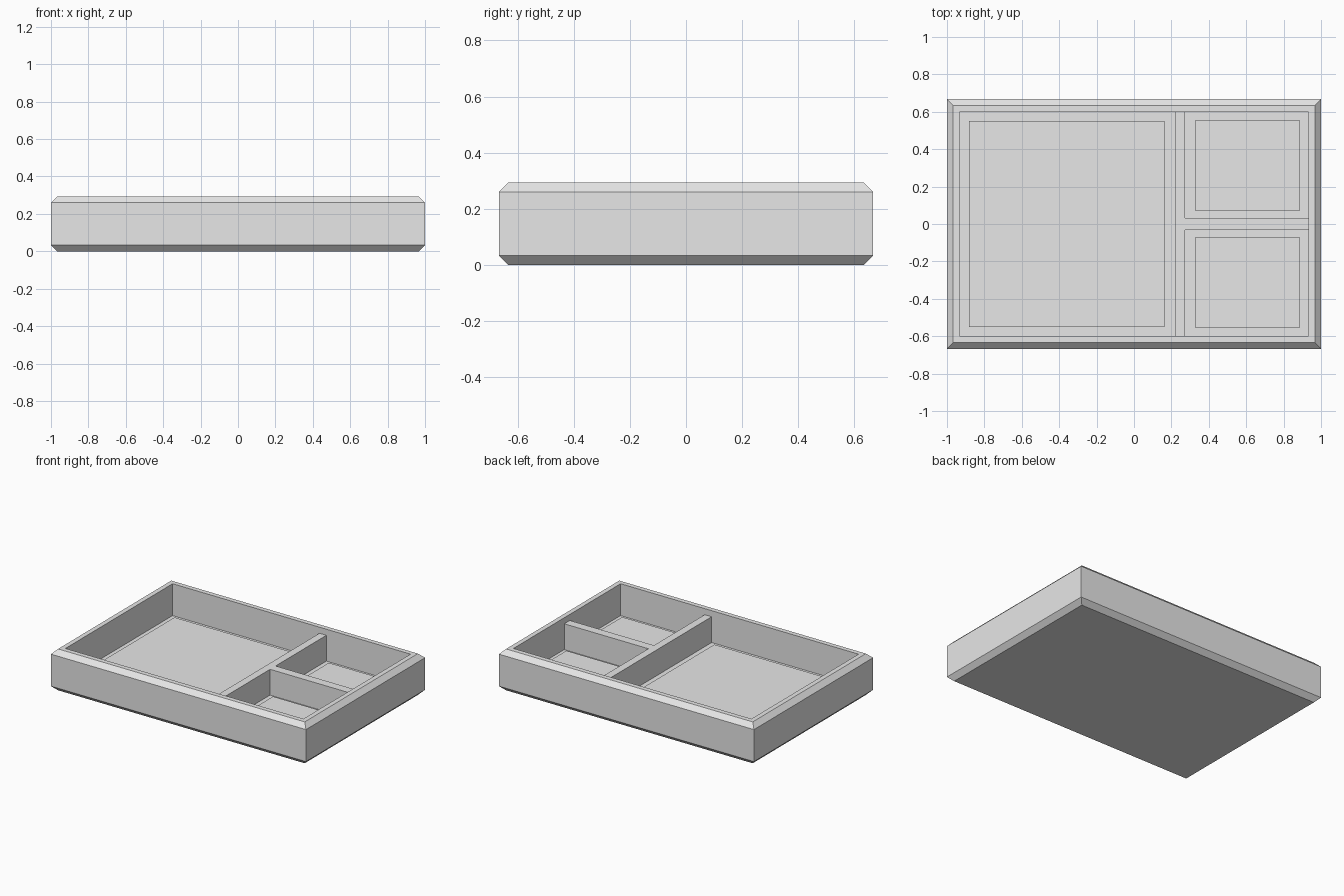
import bpy
import bmesh

cube = bpy.data.objects.get("Cube")
if cube:
    bpy.data.objects.remove(cube, do_unlink=True)

# Single plain finish
grey = bpy.data.materials.new("light_grey")
grey.use_nodes = True
colour = (0.8, 0.8, 0.8, 1)
grey.diffuse_color = colour
grey.node_tree.nodes["Principled BSDF"].inputs["Base Color"].default_value = colour

HALF_X, HALF_Y, HEIGHT = 1.0, 0.667, 0.293
WALL, CHAMFER = 0.067, 0.033
FLOOR = 0.067
DIVIDER_TOP = 0.25
PANEL_TOP = FLOOR + 0.02
INNER_X, INNER_Y = HALF_X - WALL, HALF_Y - WALL


def finish(name, bm):
    bmesh.ops.recalc_face_normals(bm, faces=bm.faces)
    mesh = bpy.data.meshes.new(name)
    bm.to_mesh(mesh)
    bm.free()
    mesh.materials.append(grey)
    obj = bpy.data.objects.new(name, mesh)
    bpy.context.collection.objects.link(obj)
    return obj


def lofted_rectangles(name, half_x, half_y, profile):
    """Loft rectangles along a profile of (inset, z), capped at both ends."""
    bm = bmesh.new()
    corners = [(-1, -1), (1, -1), (1, 1), (-1, 1)]
    rings = [[bm.verts.new((sx * (half_x - inset), sy * (half_y - inset), z))
              for sx, sy in corners] for inset, z in profile]
    for low, high in zip(rings, rings[1:]):
        for i in range(4):
            j = (i + 1) % 4
            bm.faces.new((low[i], low[j], high[j], high[i]))
    bm.faces.new(rings[0])
    bm.faces.new(rings[-1])
    return finish(name, bm)


def box(name, x0, x1, y0, y1, z0, z1):
    bm = bmesh.new()
    bmesh.ops.create_cube(bm, size=1)
    bmesh.ops.scale(bm, vec=(x1 - x0, y1 - y0, z1 - z0), verts=bm.verts)
    bmesh.ops.translate(bm, vec=((x0 + x1) / 2, (y0 + y1) / 2, (z0 + z1) / 2),
                        verts=bm.verts)
    return finish(name, bm)


# Tray shell: chamfered outside, flat rim, straight inner walls and floor
lofted_rectangles("tray_shell", HALF_X, HALF_Y, [
    (CHAMFER, 0), (0, CHAMFER), (0, HEIGHT - CHAMFER),
    (CHAMFER, HEIGHT), (WALL, HEIGHT), (WALL, FLOOR)])

# Dividers
DIV_LEFT, DIV_RIGHT, CROSS = 0.219, 0.273, 0.031
box("long_divider", DIV_LEFT, DIV_RIGHT, -INNER_Y, INNER_Y, FLOOR, DIVIDER_TOP)
box("cross_divider", DIV_RIGHT, INNER_X, -CROSS, CROSS, FLOOR, DIVIDER_TOP)

# Raised floor panels
box("large_floor_panel", -0.883, 0.163, -0.55, 0.55, FLOOR, PANEL_TOP)
for side, name in ((1, "back"), (-1, "front")):
    y0, y1 = sorted((side * 0.072, side * 0.553))
    box(name + "_small_floor_panel", 0.325, 0.888, y0, y1, FLOOR, PANEL_TOP)
